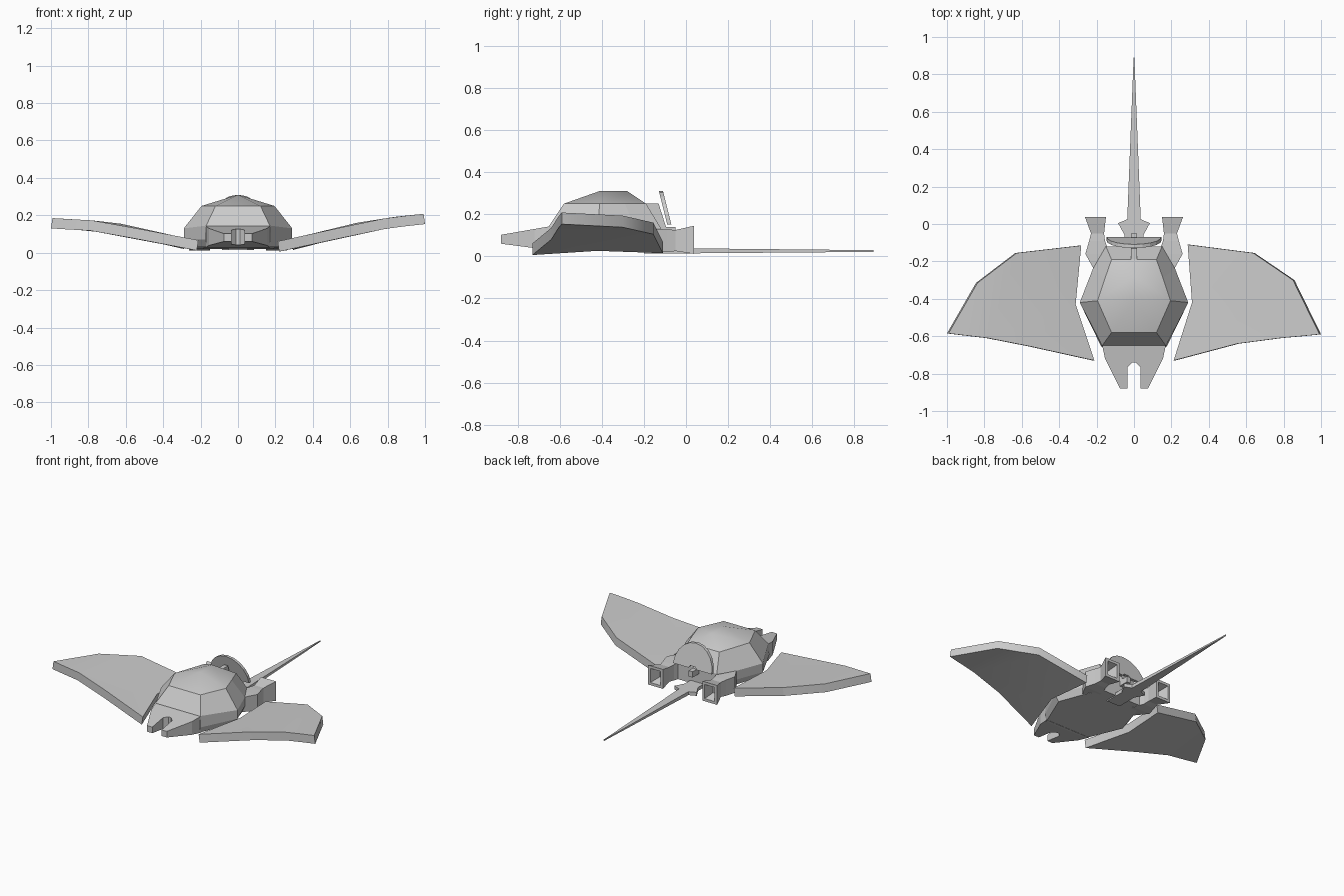
import bpy, math

if "Cube" in bpy.data.objects:
    bpy.data.objects.remove(bpy.data.objects["Cube"])


def make(name, verts, faces, smooth=None):
    me = bpy.data.meshes.new(name)
    me.from_pydata(verts, [], faces)
    me.update()
    ob = bpy.data.objects.new(name, me)
    bpy.context.collection.objects.link(ob)
    bpy.ops.object.select_all(action='DESELECT')
    bpy.context.view_layer.objects.active = ob
    ob.select_set(True)
    bpy.ops.object.mode_set(mode='EDIT')
    bpy.ops.mesh.select_all(action='SELECT')
    bpy.ops.mesh.normals_make_consistent(inside=False)
    bpy.ops.object.mode_set(mode='OBJECT')
    if smooth:
        bpy.ops.object.shade_smooth_by_angle(angle=math.radians(smooth))
    return ob


def loft(name, rings, cap_end=True):
    """Join equal-length rings of points, closing both ends."""
    n = len(rings[0])
    verts = [p for r in rings for p in r]
    faces = [(k*n+i, k*n+(i+1) % n, (k+1)*n+(i+1) % n, (k+1)*n+i)
             for k in range(len(rings)-1) for i in range(n)]
    faces.append(tuple(range(n)))
    if cap_end:
        faces.append(tuple(range(len(verts)-n, len(verts))))
    return make(name, verts, faces)


def both_sides(half):
    """Right-hand outline, front to back, closed by its mirror image."""
    return half + [(-p[0],) + tuple(p[1:]) for p in reversed(half)]


# hull: bottom, widest ring, shoulder ring
loft("hull", [
    both_sides([(.16, -.66, .03), (.26, -.42, .03), (.20, -.24, .025), (.15, -.12, .02)]),
    both_sides([(.175, -.655, .07), (.29, -.42, .07), (.22, -.24, .07), (.155, -.12, .06)]),
    both_sides([(.17, -.65, .145), (.29, -.42, .13), (.22, -.24, .13), (.15, -.12, .135)]),
    both_sides([(.12, -.58, .25), (.195, -.41, .25), (.155, -.29, .25), (.12, -.19, .25)]),
])

# dome on top, with a short ridge
hexa = [(.12, -.58), (.195, -.41), (.12, -.19), (-.12, -.19), (-.195, -.41), (-.12, -.58)]
make("dome", [(x, y, .25) for x, y in hexa] + [(0, -.41, .31), (0, -.28, .31)],
     [(0, 1, 6), (1, 7, 6), (1, 2, 7), (2, 3, 7), (3, 4, 7), (4, 6, 7),
      (4, 5, 6), (5, 0, 6)], 45)

# forked nose, tapering forward
fork = both_sides([(.01, -.74), (.035, -.765), (.035, -.88), (.075, -.88),
                   (.155, -.72), (.172, -.64)][::-1])
loft("forked_nose", [
    [(x, y, .03 + .03*(-.65-y)/.23) for x, y in fork],
    [(x, y, .142 - .04*(-.65-y)/.23) for x, y in fork]])


# wings: bent slabs, the two posed a little differently
def wing(name, side, pts, thick=.055):
    top = [(1, 7, 0), (1, 2, 7), (2, 5, 7), (5, 6, 7), (2, 3, 4, 5)]
    rim = [0, 1, 2, 3, 8, 4, 5, 6, 7]
    top[-1:] = [(2, 3, 4, 5), (3, 8, 4)]
    v = [(side*x, y, z) for x, y, z in pts]
    n = len(v)
    v += [(x - side*.008, y, z + thick) for x, y, z in v]
    f = top + [tuple(i+n for i in t) for t in top]
    f += [(a, b, b+n, a+n) for a, b in zip(rim, rim[1:] + rim[:1])]
    make(name, v, f, 30)


wing("right_wing", 1, [
    (.22, -.73, .006), (.56, -.64, .08), (.79, -.61, .128), (.90, -.60, .142),
    (.858, -.30, .138), (.645, -.155, .105), (.295, -.11, .015), (.318, -.42, .026),
    (1.0, -.59, .153)])
wing("left_wing", -1, [
    (.22, -.73, .012), (.56, -.655, .077), (.79, -.61, .118), (.90, -.597, .124),
    (.845, -.315, .121), (.635, -.155, .10), (.29, -.115, .02), (.32, -.43, .03),
    (1.0, -.585, .13)])

# engines with hollow square nozzles
sections = [(-.25, .12, .21, .03, .13), (-.16, .13, .26, .02, .13),
            (-.09, .155, .24, .02, .128), (-.05, .16, .23, .025, .125),
            (.037, .15, .262, .012, .145), (.037, .168, .244, .03, .127),
            (-.03, .185, .22, .05, .105)]
for side, label in ((1, "right"), (-1, "left")):
    loft(label + "_engine", [
        [(side*a, y, c), (side*b, y, c), (side*b, y, d), (side*a, y, d)]
        for y, a, b, c, d in sections])

# long spike tail with a barbed root
tail = both_sides([(.05, -.20), (.05, -.06), (.085, .005), (.036, .025), (.002, .89)])
loft("tail", [
    [(x, y, .014 + .008*max(y, 0)) for x, y in tail],
    [(x, y, .038 - .010*max(y, 0)) for x, y in tail]])

# leaning half-round fin
arc = [(.147*math.cos(math.pi*i/10), .15 + .16*math.sin(math.pi*i/10)) for i in range(11)]
arc += [(-.03, .15), (-.02, .165), (.02, .165), (.03, .15)]
loft("rear_fin", [[(x, -.075 - .25*(z-.15) + d, z) for x, z in arc]
                  for d in (-.014 + .0, .006)])

# post carrying the fin
post = [(-.22, .25), (-.13, .25), (-.095, .14), (-.05, .14), (-.05, .10), (-.22, .10)]
loft("fin_post", [[(x, y, z) for y, z in post] for x in (-.015, .015)])
